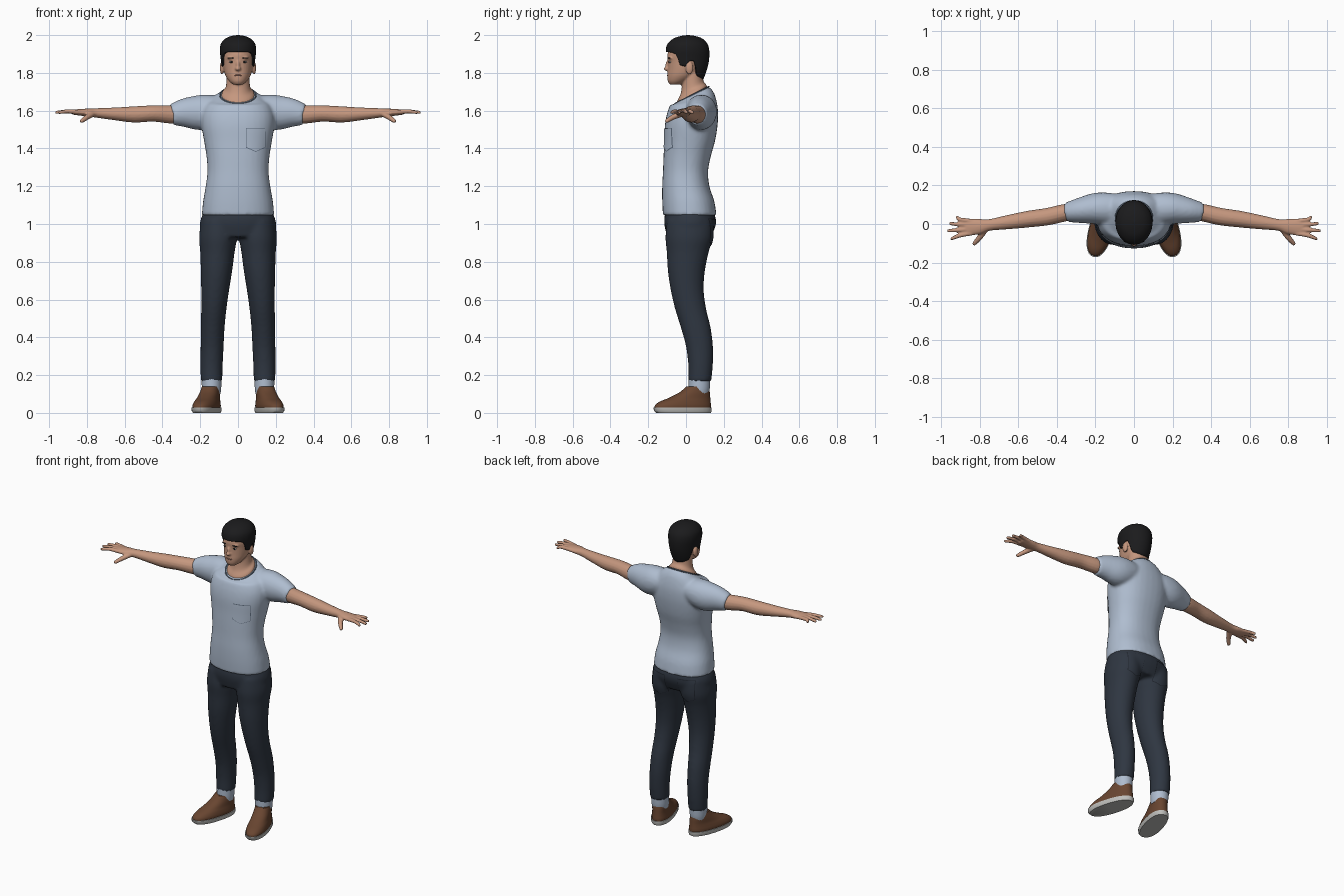
import bpy, bmesh, math
from mathutils import Vector, Matrix

if "Cube" in bpy.data.objects:
    bpy.data.objects.remove(bpy.data.objects["Cube"])


def material(name, rgb):
    m = bpy.data.materials.new(name)
    m.diffuse_color = (*rgb, 1)
    m.use_nodes = True
    m.node_tree.nodes["Principled BSDF"].inputs["Base Color"].default_value = m.diffuse_color
    return m


SKIN = material("skin", (0.56, 0.31, 0.21))
LIP = material("lip", (0.40, 0.19, 0.14))
HAIR = material("black_hair", (0.011, 0.011, 0.012))
SHIRT = material("pale_blue_cloth", (0.43, 0.51, 0.63))
SEAM = material("grey_blue_seam", (0.12, 0.16, 0.22))
JEANS = material("navy_denim", (0.028, 0.037, 0.053))
DENIM_SEAM = material("dark_denim_seam", (0.014, 0.018, 0.026))
LEATHER = material("brown_leather", (0.14, 0.06, 0.03))
SOLE = material("grey_sole", (0.52, 0.52, 0.50))
EYE = material("eye_white", (0.55, 0.50, 0.47))


def spline(rows, steps=4):
    """Catmull-Rom resampling of rows of numbers."""
    out = []
    for i in range(len(rows) - 1):
        p0, p1, p2, p3 = (rows[min(max(i + k, 0), len(rows) - 1)] for k in (-1, 0, 1, 2))
        for s in range(steps):
            t = s / steps
            out.append([0.5 * (2 * b + (c - a) * t + (2 * a - 5 * b + 4 * c - d) * t * t
                               + (3 * b - a - 3 * c + d) * t ** 3)
                        for a, b, c, d in zip(p0, p1, p2, p3)])
    return out + [list(rows[-1])]


def table(rows, z):
    """Linear lookup by the first column."""
    for a, b in zip(rows, rows[1:]):
        if z <= b[0]:
            t = max(0, (z - a[0]) / (b[0] - a[0]))
            return [p + (q - p) * t for p, q in zip(a[1:], b[1:])]
    return list(rows[-1][1:])


def skin_rings(bm, rings, mirror=False):
    for s in ((1, -1) if mirror else (1,)):
        vs = [[bm.verts.new((p[0] * s, p[1], p[2])) for p in r] for r in rings]
        n = len(vs[0])
        for a, b in zip(vs, vs[1:]):
            for i in range(n):
                bm.faces.new((a[i], a[(i + 1) % n], b[(i + 1) % n], b[i]))
        bm.faces.new(vs[0][::-1])
        bm.faces.new(vs[-1])


def ring(z, cx, rx, yf, yb, tilt=0, e=1.0, n=32):
    pts = []
    for i in range(n):
        a = 2 * math.pi * i / n
        c, s = math.cos(a), math.sin(a)
        c, s = (math.copysign(abs(k) ** e, k) for k in (c, s))
        pts.append(Vector((cx + rx * c, (yf + yb) / 2 + (yb - yf) / 2 * s, z + tilt * s)))
    return pts


def loft(bm, rows, mirror=False, e=1.0, turn=None, steps=4):
    """Stack of level rings: z, centre x, half width, front y, back y, tilt."""
    rings = [ring(*r, e=e) if len(r) == 6 else ring(*r, 0, e) for r in spline(rows, steps)]
    if turn:
        rings = [[turn @ p for p in r] for r in rings]
    skin_rings(bm, rings, mirror)


def tube(bm, rows, n=16):
    """Mirrored limb along a path: x, y, z, half depth, half height."""
    rows = spline(rows)
    rings = []
    for i, r in enumerate(rows):
        t = Vector(rows[min(i + 1, len(rows) - 1)][:3]) - Vector(rows[max(i - 1, 0)][:3])
        side = t.cross(Vector((0, 0, 1))).normalized()
        up = side.cross(t).normalized()
        rings.append([Vector(r[:3]) + side * r[3] * math.cos(k * math.tau / n)
                      + up * r[4] * math.sin(k * math.tau / n) for k in range(n)])
    skin_rings(bm, rings, True)


def ball(bm, loc, size, mirror=False):
    for s in ((1, -1) if mirror else (1,)):
        bmesh.ops.create_uvsphere(bm, u_segments=20, v_segments=12, radius=1,
                                  matrix=Matrix.LocRotScale(Vector((loc[0] * s, loc[1], loc[2])), None, Vector(size)))


def finish(bm, name, mat, voxel=0, smooth=4, recalc=True):
    if recalc:
        bmesh.ops.recalc_face_normals(bm, faces=bm.faces)
    me = bpy.data.meshes.new(name)
    bm.to_mesh(me)
    bm.free()
    me.materials.append(mat)
    ob = bpy.data.objects.new(name, me)
    bpy.context.collection.objects.link(ob)
    if voxel:
        m = ob.modifiers.new("blend", 'REMESH')
        m.mode, m.voxel_size, m.use_smooth_shade = 'VOXEL', voxel, True
        m = ob.modifiers.new("soften", 'SMOOTH')
        m.factor, m.iterations = 0.5, smooth
        me.polygons.foreach_set("use_smooth", [True] * len(me.polygons))
    else:
        bpy.ops.object.select_all(action='DESELECT')
        ob.select_set(True)
        bpy.context.view_layer.objects.active = ob
        bpy.ops.object.shade_smooth_by_angle(angle=math.radians(45))
    return ob


# Shirt: torso and sleeves blended together
bm = bmesh.new()
loft(bm, [(1.045, 0, .192, -.122, .162, 0), (1.12, 0, .185, -.126, .15, 0), (1.2, 0, .171, -.126, .124, 0),
          (1.28, 0, .162, -.122, .117, 0), (1.36, 0, .167, -.119, .132, 0), (1.44, 0, .18, -.115, .154, 0),
          (1.52, 0, .193, -.112, .167, 0), (1.58, 0, .192, -.102, .17, 0), (1.63, 0, .172, -.084, .166, 0),
          (1.66, 0, .138, -.072, .15, .03), (1.682, 0, .1, -.062, .125, .045)], e=.88)
tube(bm, [(.06, .08, 1.62, .07, .055), (.13, .08, 1.602, .082, .084), (.2, .08, 1.59, .081, .093),
          (.28, .07, 1.589, .066, .078), (.352, .06, 1.578, .05, .056)], 24)
shirt = finish(bm, "shirt", SHIRT, .01, 5)

# Thin seam around the neckline
cu = bpy.data.curves.new("collar_seam", 'CURVE')
cu.dimensions, cu.bevel_depth = '3D', .004
sp = cu.splines.new('POLY')
pts = ring(1.682, 0, .095, -.058, .12, .045)
sp.points.add(len(pts) - 1)
for p, q in zip(sp.points, pts):
    p.co = (*q, 1)
sp.use_cyclic_u = True
cu.materials.append(SEAM)
bpy.context.collection.objects.link(bpy.data.objects.new("collar_seam", cu))

# Jeans: hips and legs
bm = bmesh.new()
loft(bm, [(1.09, 0, .165, -.095, .125), (1.05, 0, .188, -.112, .152), (1.0, 0, .202, -.115, .157),
          (.93, 0, .19, -.1, .13)], e=.9)
loft(bm, [(1.02, .105, .09, -.1, .14), (.93, .106, .1, -.109, .142), (.85, .109, .091, -.102, .12),
          (.75, .114, .083, -.096, .1), (.65, .121, .074, -.081, .094), (.55, .128, .067, -.058, .107),
          (.45, .134, .063, -.027, .131), (.35, .137, .061, 0, .143), (.25, .14, .059, .012, .142),
          (.165, .14, .057, .012, .134)], True)
jeans = finish(bm, "jeans", JEANS, .01, 5)

# Turned-up cuffs
bm = bmesh.new()
loft(bm, [(.10, .14, .047, .016, .12), (.13, .14, .051, .014, .126), (.18, .14, .053, .014, .128)], True)
finish(bm, "ankle_cuffs", SHIRT)

# Shoes splayed outwards
turn = Matrix.Translation((.14, .075, 0)) @ Matrix.Rotation(math.radians(16), 4, 'Z') @ Matrix.Translation((0, -.075, 0))
bm = bmesh.new()
loft(bm, [(.02, 0, .06, -.175, .132), (.04, 0, .061, -.172, .133), (.06, 0, .057, -.145, .131),
          (.08, 0, .052, -.095, .129), (.11, 0, .049, -.035, .126), (.14, 0, .044, 0, .12)], True, .88, turn)
finish(bm, "shoes", LEATHER)
bm = bmesh.new()
loft(bm, [(0, 0, .06, -.165, .132), (.012, 0, .065, -.178, .137), (.028, 0, .065, -.18, .137)], True, .88, turn, 1)
finish(bm, "shoe_soles", SOLE)

# Arms with palms, fingers and thumbs
bm = bmesh.new()
tube(bm, [(.3, .065, 1.58, .042, .045), (.36, .058, 1.58, .045, .048), (.45, .038, 1.585, .045, .043),
          (.55, .025, 1.58, .043, .043), (.65, .01, 1.583, .037, .034), (.75, -.005, 1.588, .03, .025),
          (.8, -.013, 1.59, .04, .021), (.86, -.017, 1.592, .043, .015), (.878, -.018, 1.592, .036, .012)])
for y0, x1, y1 in ((.015, .922, .034), (-.006, .955, .002), (-.028, .965, -.035), (-.048, .948, -.075)):
    tube(bm, [(.84, y0, 1.592, .012, .012), (.9, y0 * .6 + y1 * .4, 1.596, .0115, .011), (x1 - .006, y1, 1.591, .009, .009),
              (x1, y1, 1.59, .006, .006)], 10)
tube(bm, [(.77, -.025, 1.583, .018, .016), (.8, -.07, 1.565, .015, .014), (.826, -.1, 1.546, .011, .011),
          (.832, -.107, 1.541, .007, .007)], 12)
finish(bm, "arms", SKIN, .005, 3)

# Head, neck, ears and nose
bm = bmesh.new()
loft(bm, [(1.738, 0, .026, -.085, -.03), (1.755, 0, .046, -.096, .01), (1.785, 0, .066, -.099, .06),
          (1.82, 0, .076, -.097, .09), (1.86, 0, .081, -.097, .105), (1.9, 0, .084, -.098, .11),
          (1.95, 0, .074, -.078, .098), (1.98, 0, .045, -.035, .06)])
loft(bm, [(1.655, 0, .088, -.05, .112, .045), (1.69, 0, .086, -.048, .11, .043), (1.715, 0, .068, -.03, .1, .03),
          (1.745, 0, .062, -.022, .092, .015), (1.8, 0, .06, -.02, .088, 0)])
ball(bm, (.085, .018, 1.826), (.011, .021, .035), True)
ball(bm, (0, -.098, 1.822), (.016, .02, .012))
ball(bm, (0, -.094, 1.838), (.011, .016, .03))
ball(bm, (.03, -.079, 1.879), (.028, .016, .008), True)
finish(bm, "head", SKIN, .005, 4)

# Facial details
for name, mat, parts in (
        ("eyes", EYE, [((.034, -.083, 1.858), (.013, .008, .006))]),
        ("irises", HAIR, [((.034, -.0875, 1.858), (.0065, .006, .006))]),
        ("eyebrows", HAIR, [((.035, -.088, 1.879), (.02, .008, .0035))])):
    bm = bmesh.new()
    for loc, size in parts:
        ball(bm, loc, size, True)
    finish(bm, name, mat)
bm = bmesh.new()
ball(bm, (0, -.092, 1.787), (.023, .0085, .0055))
finish(bm, "lips", LIP)

# Hair: shell rising from a shaped hairline to the crown
HAIRLINE = [(-1, 1.912), (-.7, 1.908), (-.52, 1.895), (-.38, 1.84), (-.06, 1.832), (.05, 1.865), (.32, 1.862),
            (.5, 1.785), (1, 1.765)]
CAP = spline([(1.76, .064, -.06, .09), (1.8, .079, -.08, .105), (1.84, .087, -.098, .117), (1.88, .092, -.104, .123),
              (1.92, .096, -.107, .123), (1.955, .09, -.097, .113), (1.982, .066, -.066, .086),
              (1.995, .035, -.028, .05), (2.0, .004, .006, .014)], 6)
bm = bmesh.new()
N, L = 64, 28
grid = []
for j in range(L + 1):
    t = math.sin(j / L * math.pi / 2)
    row = []
    for i in range(N):
        a = math.tau * i / N
        z0 = table(HAIRLINE, math.sin(a))[0]
        z = z0 + (2.0 - z0) * t
        rx, yf, yb = table(CAP, z)
        row.append(bm.verts.new((rx * math.cos(a), (yf + yb) / 2 + (yb - yf) / 2 * math.sin(a), z)))
    grid.append(row)
for r, q in zip(grid, grid[1:]):
    for i in range(N):
        bm.faces.new((r[i], r[(i + 1) % N], q[(i + 1) % N], q[i]))
bm.faces.new(grid[-1])
hair = finish(bm, "hair", HAIR, recalc=False)
m = hair.modifiers.new("thickness", 'SOLIDIFY')
m.thickness, m.offset = .012, -1


def pocket(name, target, mat, x0, x1, z0, z1, front, lift):
    """Five-sided patch laid on the cloth."""
    bm = bmesh.new()
    k = 10
    y = -.3 if front else .3
    g = []
    for j in range(k + 1):
        row = []
        for i in range(k + 1):
            u, v = i / k, j / k
            low = z0 + .022 * abs(2 * u - 1)
            row.append(bm.verts.new((x0 + (x1 - x0) * u, y, low + (z1 - low) * v)))
        g.append(row)
    for j in range(k):
        for i in range(k):
            f = (g[j][i], g[j][i + 1], g[j + 1][i + 1], g[j + 1][i])
            bm.faces.new(f if front else f[::-1])
    ob = finish(bm, name, mat, recalc=False)
    m = ob.modifiers.new("lay", 'SHRINKWRAP')
    m.target, m.wrap_method, m.wrap_mode, m.offset = target, 'PROJECT', 'ABOVE_SURFACE', lift
    m.use_project_y, m.use_positive_direction, m.use_negative_direction = True, front, not front


# Chest pocket and back pockets, each with a seam line around it
for name, cloth, mat, seam, box, front in (
        ("chest_pocket", shirt, SHIRT, SEAM, (.045, .14, 1.385, 1.505), True),
        ("back_pocket_left", jeans, JEANS, DENIM_SEAM, (.05, .15, .885, 1.025), False),
        ("back_pocket_right", jeans, JEANS, DENIM_SEAM, (-.15, -.05, .885, 1.025), False)):
    x0, x1, z0, z1 = box
    d = .003
    pocket(name + "_seam", cloth, seam, x0 - d, x1 + d, z0 - d, z1 + d, front, .002)
    pocket(name, cloth, mat, x0, x1, z0, z1, front, .005)
